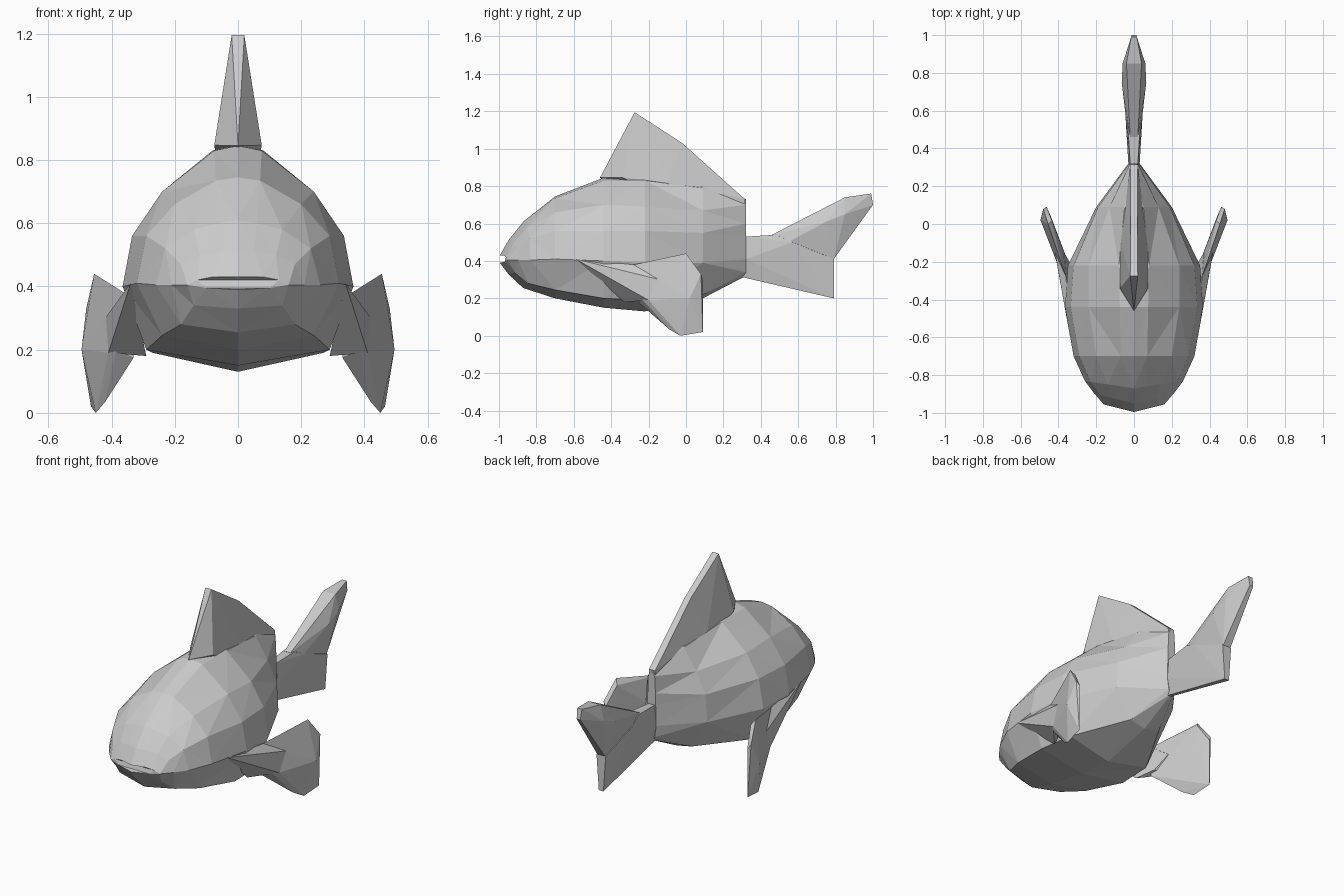
import bpy, bmesh

def finish(name, bm):
    bmesh.ops.recalc_face_normals(bm, faces=bm.faces)
    me = bpy.data.meshes.new(name)
    bm.to_mesh(me)
    bm.free()
    ob = bpy.data.objects.new(name, me)
    bpy.context.collection.objects.link(ob)
    return ob

def hull(name, points):
    """Faceted solid around a handful of points."""
    bm = bmesh.new()
    for p in points:
        bm.verts.new(p)
    res = bmesh.ops.convex_hull(bm, input=bm.verts)
    loose = [v for v in bm.verts if not v.link_faces]
    bmesh.ops.delete(bm, geom=loose, context='VERTS')
    return finish(name, bm)

def sym(points):
    """Thin profile (half thickness, y, z) mirrored across x = 0."""
    return [(s * x, y, z) for x, y, z in points for s in ((1, -1) if x else (1,))]

# Body: half sections (x, z) from keel to ridge; bow sweeps the sides back
sections = [
    (-0.995, 0.25, [(0, .39), (.10, .395), (.16, .405), (.13, .42), (.08, .43), (.03, .43), (0, .43)]),
    (-0.95, 0.25, [(0, .33), (.14, .34), (.21, .405), (.18, .47), (.12, .50), (.05, .51), (0, .51)]),
    (-0.87, 0.15, [(0, .255), (.18, .28), (.26, .405), (.23, .52), (.14, .58), (.06, .60), (0, .61)]),
    (-0.70, 0, [(0, .20), (.24, .245), (.32, .41), (.29, .56), (.20, .66), (.07, .735), (0, .745)]),
    (-0.44, 0, [(0, .15), (.29, .20), (.365, .40), (.335, .56), (.24, .70), (.075, .83), (0, .845)]),
    (-0.22, 0, [(0, .13), (.27, .19), (.35, .39), (.32, .56), (.24, .69), (.08, .83), (0, .85)]),
    (0.09, 0, [(0, .20), (.10, .22), (.20, .39), (.19, .55), (.13, .67), (.05, .79), (0, .84)]),
    (0.32, 0, [(0, .32), (.02, .34), (.03, .41), (.025, .53), (.025, .60), (.02, .70), (0, .73)]),
]
bm = bmesh.new()
rings = []
for y, bow, half in sections:
    full = half + [(-x, z) for x, z in half[-2:0:-1]]
    rings.append([bm.verts.new((x, y + bow * abs(x), z)) for x, z in full])
for a, b in zip(rings, rings[1:]):
    n = len(a)
    for i in range(n):
        bm.faces.new((a[i], a[(i + 1) % n], b[(i + 1) % n], b[i]))
bm.faces.new(rings[0])
bm.faces.new(rings[-1])
bmesh.ops.triangulate(bm, faces=bm.faces)
finish("body", bm)

# Dorsal fin
hull("dorsal_fin", sym([
    (0, -.46, .845), (.075, -.34, .847), (.02, -.275, 1.195), (.018, -.02, 1.03),
    (.02, .315, .73), (.07, -.1, .82), (.015, .315, .50)]))

# Tail: stem with lower lobe, then upper lobe
hull("tail_lower_lobe", sym([
    (.02, .32, .53), (.03, .32, .41), (.01, .25, .325), (.03, .48, .54),
    (.045, .57, .50), (.03, .79, .41), (.015, .79, .20)]))
hull("tail_upper_lobe", sym([
    (.02, .46, .54), (.03, .45, .45), (.065, .75, .61), (.06, .85, .65),
    (.04, .85, .74), (.015, .99, .76), (.012, 1.0, .70), (.025, .79, .41)]))

# Side fins: arm along the flank and paddle at its end
for side, s in (("left", 1), ("right", -1)):
    arm = [(.34, -.59, .41), (.29, -.33, .18), (.36, -.28, .38), (.34, -.36, .38),
           (.42, -.14, .30), (.41, -.20, .19), (.33, -.22, .20), (.37, -.15, .28)]
    paddle = [(.36, -.28, .38), (.385, -.24, .20), (.41, -.20, .19), (.33, -.25, .175),
              (.455, 0, .44), (.435, .02, .41), (.48, .08, .33), (.462, .09, .30),
              (.495, .02, .20), (.44, .04, .20), (.465, .09, .02),
              (.45, -.03, .0), (.42, -.09, .035)]
    hull(side + "_fin_arm", [(s * x, y, z) for x, y, z in arm])
    hull(side + "_fin_paddle", [(s * x, y, z) for x, y, z in paddle])
